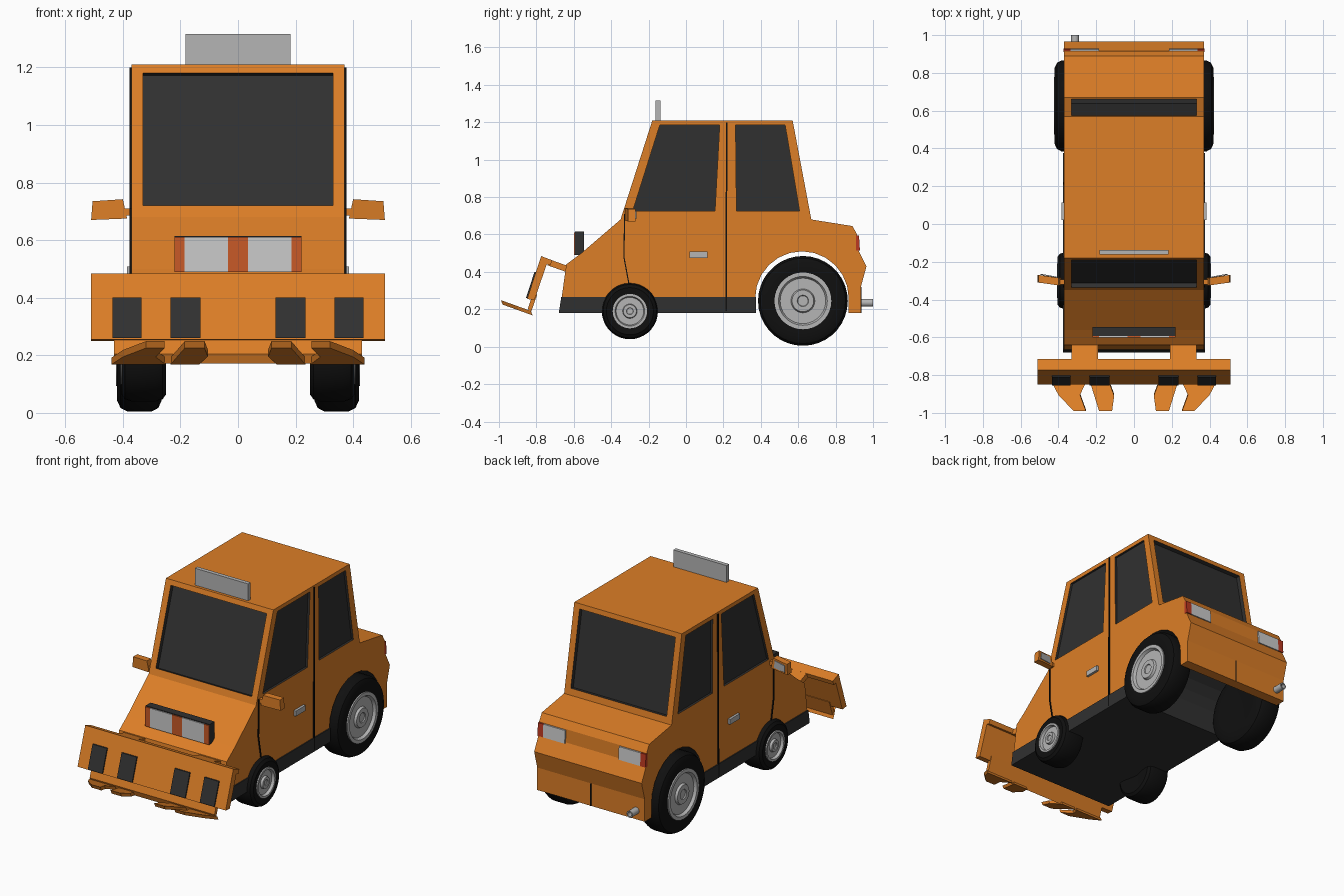
import bpy, bmesh
from math import sin, cos, pi, radians
from mathutils import Vector, Matrix

cube = bpy.data.objects.get("Cube")
if cube:
    bpy.data.objects.remove(cube, do_unlink=True)


def material(name, r, g, b):
    m = bpy.data.materials.new(name)
    m.use_nodes = True
    m.diffuse_color = (r, g, b, 1)
    m.node_tree.nodes["Principled BSDF"].inputs["Base Color"].default_value = (r, g, b, 1)
    return m


ORANGE = material("orange_paint", 0.72, 0.21, 0.02)
DARK = material("dark_trim", 0.03, 0.03, 0.03)
RUBBER = material("black_rubber", 0.005, 0.005, 0.005)
METAL = material("grey_metal", 0.46, 0.46, 0.46)
LENS = material("pale_lens", 0.6, 0.6, 0.6)
AMBER = material("amber_lens", 0.58, 0.1, 0.02)
RED = material("red_lens", 0.5, 0.04, 0.015)


def finish(name, bm, mat):
    bmesh.ops.recalc_face_normals(bm, faces=bm.faces)
    me = bpy.data.meshes.new(name)
    bm.to_mesh(me)
    bm.free()
    me.materials.append(mat)
    ob = bpy.data.objects.new(name, me)
    bpy.context.scene.collection.objects.link(ob)
    return ob


def add_prism(bm, pts, vec):
    """Extrude the polygon pts along vec into a closed solid."""
    face = bm.faces.new([bm.verts.new(p) for p in pts])
    new = bmesh.ops.extrude_face_region(bm, geom=[face], use_keep_orig=True)["geom"]
    verts = [v for v in new if isinstance(v, bmesh.types.BMVert)]
    bmesh.ops.translate(bm, verts=verts, vec=vec)


def prism(name, pts, vec, mat):
    bm = bmesh.new()
    add_prism(bm, pts, vec)
    return finish(name, bm, mat)


def side_profile(name, yz, x0, x1, mat):
    return prism(name, [(x0, y, z) for y, z in yz], (x1 - x0, 0, 0), mat)


def box(name, x, y, z, mat):
    return side_profile(name, [(y[0], z[0]), (y[1], z[0]), (y[1], z[1]), (y[0], z[1])], *x, mat)


def lathe(name, profile, centre, axis, mat, steps=36):
    """Revolve (offset, radius) pairs about the given axis."""
    bm = bmesh.new()
    rot = Vector((1, 0, 0)).rotation_difference(Vector(axis)).to_matrix().to_4x4()
    vs = [bm.verts.new((a, 0, r)) for a, r in profile]
    edges = [bm.edges.new(p) for p in zip(vs, vs[1:])]
    bmesh.ops.spin(bm, geom=vs + edges, cent=(0, 0, 0), axis=(1, 0, 0), angle=2 * pi, steps=steps)
    bmesh.ops.remove_doubles(bm, verts=bm.verts, dist=0.0005)
    bmesh.ops.transform(bm, matrix=Matrix.Translation(centre) @ rot, verts=bm.verts)
    ob = finish(name, bm, mat)
    bpy.ops.object.select_all(action='DESELECT')
    bpy.context.view_layer.objects.active = ob
    ob.select_set(True)
    bpy.ops.object.shade_smooth_by_angle(angle=radians(35))
    return ob


# Body shell: side outline with the rear wheel arch cut through
W = 0.37
outline = [(-0.665, 0.26), (-0.64, 0.44), (-0.56, 0.5), (-0.35, 0.68), (-0.18, 1.21),
           (0.57, 1.21), (0.67, 0.68), (0.89, 0.645), (0.915, 0.6), (0.92, 0.52),
           (0.965, 0.43), (0.935, 0.32), (0.935, 0.18), (0.87, 0.18)]
outline += [(0.62 + 0.25 * cos(pi * i / 12), 0.26 + 0.25 * sin(pi * i / 12)) for i in range(13)]
body = side_profile("body", outline, -W, W, ORANGE)
body.data.materials.append(DARK)
for f in body.data.polygons:
    c = f.center
    if abs(f.normal.x) < 0.5 and 0.365 < c.y < 0.88 and c.z < 0.53:
        f.material_index = 1

# Recessed windows: cutters and glass
cutter = bmesh.new()


def window(name, quad, normal, depth):
    n = Vector(normal).normalized()
    q = [Vector(p) for p in quad]
    add_prism(cutter, [p + n * 0.02 for p in q], -n * (depth + 0.02))
    prism(name, [p - n * (depth + 0.002) for p in q], n * 0.008, DARK)


def end_window(name, low, high, normal):
    (y0, z0), (y1, z1) = low, high
    ya, yb = [y0 + (y1 - y0) * (z - z0) / (z1 - z0) for z in (0.72, 1.18)]
    window(name, [(-0.33, ya, 0.72), (0.33, ya, 0.72), (0.33, yb, 1.18), (-0.33, yb, 1.18)], normal, 0.032)


end_window("windscreen", (-0.35, 0.68), (-0.18, 1.21), (0, -0.53, 0.17))
end_window("rear_window", (0.67, 0.68), (0.57, 1.21), (0, 0.53, 0.1))
SIDES = (("left", 1), ("right", -1))
for side, s in SIDES:
    for part, ys in (("front", (-0.285, 0.155, 0.18, -0.14)), ("rear", (0.27, 0.607, 0.53, 0.265))):
        quad = [(s * W, y, z) for y, z in zip(ys, (0.725, 0.725, 1.185, 1.185))]
        window(f"{side}_{part}_side_window", quad, (s, 0, 0), 0.02)

cut = finish("window_cutter", cutter, DARK)
cut.hide_render = True
mod = body.modifiers.new("windows", 'BOOLEAN')
mod.operation, mod.solver, mod.object = 'DIFFERENCE', 'EXACT', cut
bpy.context.view_layer.objects.active = body
bpy.ops.object.modifier_apply(modifier=mod.name)
bpy.data.objects.remove(cut, do_unlink=True)

# Dark floor and sills
side_profile("floor_sill", [(-0.68, 0.18), (0.375, 0.18), (0.375, 0.265), (-0.667, 0.265)], -0.376, 0.376, DARK)

# Roof sign and hood light bar
box("roof_sign", (-0.183, 0.183), (-0.162, -0.137), (1.2, 1.315), METAL)
box("light_bar", (-0.22, 0.22), (-0.594, -0.545), (0.49, 0.615), DARK)
for x0, x1, mat in ((-0.22, -0.185, AMBER), (-0.185, -0.035, LENS), (-0.035, 0.035, AMBER),
                    (0.035, 0.185, LENS), (0.185, 0.22, AMBER)):
    box("light_bar_lens", (x0, x1), (-0.6, -0.593), (0.49, 0.61), mat)

# Plough blade with its lower lip
side_profile("plough_blade", [(-0.774, 0.484), (-0.715, 0.462), (-0.725, 0.435), (-0.745, 0.44),
                              (-0.81, 0.25), (-0.85, 0.255)], -0.51, 0.51, ORANGE)
side_profile("plough_lip", [(-0.845, 0.205), (-0.833, 0.172), (-0.795, 0.28), (-0.82, 0.28)], -0.43, 0.43, ORANGE)


def claw(name, plan, s):
    """Flat prong that rises towards its tip."""
    pts = [(s * x, y, 0.172 - 0.36 * (y + 0.833)) for x, y in plan]
    prism(name, pts, (0, -0.01, 0.024), ORANGE)


for side, s in SIDES:
    for x0, x1 in ((0.13, 0.235), (0.335, 0.435)):
        stripe = [(-0.802, 0.4), (-0.848, 0.26), (-0.856, 0.26), (-0.81, 0.4)]
        side_profile(f"{side}_blade_stripe", stripe, s * x0, s * x1, DARK)
    side_profile(f"{side}_plough_arm", [(-0.73, 0.467), (-0.6, 0.42), (-0.6, 0.385), (-0.74, 0.435)],
                 s * 0.19, s * 0.33, ORANGE)
    claw(f"{side}_outer_claw", [(0.44, -0.82), (0.4, -0.895), (0.32, -0.98), (0.255, -0.98),
                                (0.286, -0.895), (0.25, -0.82)], s)
    claw(f"{side}_inner_claw", [(0.235, -0.82), (0.185, -0.98), (0.116, -0.98), (0.105, -0.9), (0.135, -0.82)], s)

    # Mirrors
    prism(f"{side}_mirror", [(s * 0.385, -0.325, 0.675), (s * 0.51, -0.31, 0.67),
                             (s * 0.505, -0.31, 0.735), (s * 0.4, -0.325, 0.742)], (0, 0.04, 0), ORANGE)
    prism(f"{side}_mirror_glass", [(s * 0.41, -0.284, 0.685), (s * 0.495, -0.269, 0.682),
                                   (s * 0.492, -0.269, 0.725), (s * 0.415, -0.284, 0.73)], (0, 0.005, 0), METAL)
    box(f"{side}_mirror_stalk", (s * 0.36, s * 0.4), (-0.32, -0.295), (0.685, 0.71), ORANGE)

    # Door seams and handle
    for seam in ([(0.21, 0.19), (0.218, 0.19), (0.222, 1.2), (0.214, 1.2)],
                 [(-0.335, 0.48), (-0.329, 0.48), (-0.325, 0.71), (-0.331, 0.71)],
                 [(-0.309, 0.34), (-0.303, 0.34), (-0.329, 0.48), (-0.335, 0.48)]):
        side_profile(f"{side}_door_seam", seam, s * 0.368, s * 0.3765, RUBBER)
    box(f"{side}_door_handle", (s * 0.365, s * 0.385), (0.02, 0.115), (0.475, 0.508), METAL)

    # Tail lights
    lamp = [(0.91, 0.595), (0.91, 0.515), (0.93, 0.515), (0.925, 0.595)]
    side_profile(f"{side}_tail_lens", lamp, s * 0.185, s * 0.335, LENS)
    side_profile(f"{side}_tail_red", lamp, s * 0.335, s * 0.372, RED)

    # Wheels: rounded tyre and stepped hub
    for part, y, z, r, x0, hub in (("front", -0.3, 0.19, 0.15, 0.25, 0.092), ("rear", 0.625, 0.245, 0.24, 0.265, 0.152)):
        w = 0.155
        centre = (s * x0, y, z)
        tyre = [(0.02, 0), (0, hub), (0, r * 0.84), (0.012, r * 0.95), (0.035, r), (w - 0.035, r),
                (w - 0.012, r * 0.95), (w, r * 0.84), (w - 0.005, hub), (w - 0.03, hub * 0.96), (w - 0.03, 0)]
        lathe(f"{side}_{part}_tyre", tyre, centre, (s, 0, 0), RUBBER)
        disc = [(w - 0.03, hub), (w + 0.003, hub), (w + 0.003, hub * 0.86), (w - 0.014, hub * 0.8),
                (w - 0.014, hub * 0.42), (w, hub * 0.38), (w, hub * 0.2), (w - 0.006, hub * 0.18), (w - 0.006, 0)]
        lathe(f"{side}_{part}_hub", disc, centre, (s, 0, 0), METAL)

# Boot seam and exhaust
box("boot_seam", (-0.003, 0.003), (0.93, 0.938), (0.18, 0.32), RUBBER)
lathe("exhaust", [(0, 0), (0, 0.021), (0.1, 0.021), (0.1, 0.014), (0.07, 0.014), (0.07, 0)],
      (-0.312, 0.9, 0.235), (0, 1, 0), METAL, 16)
